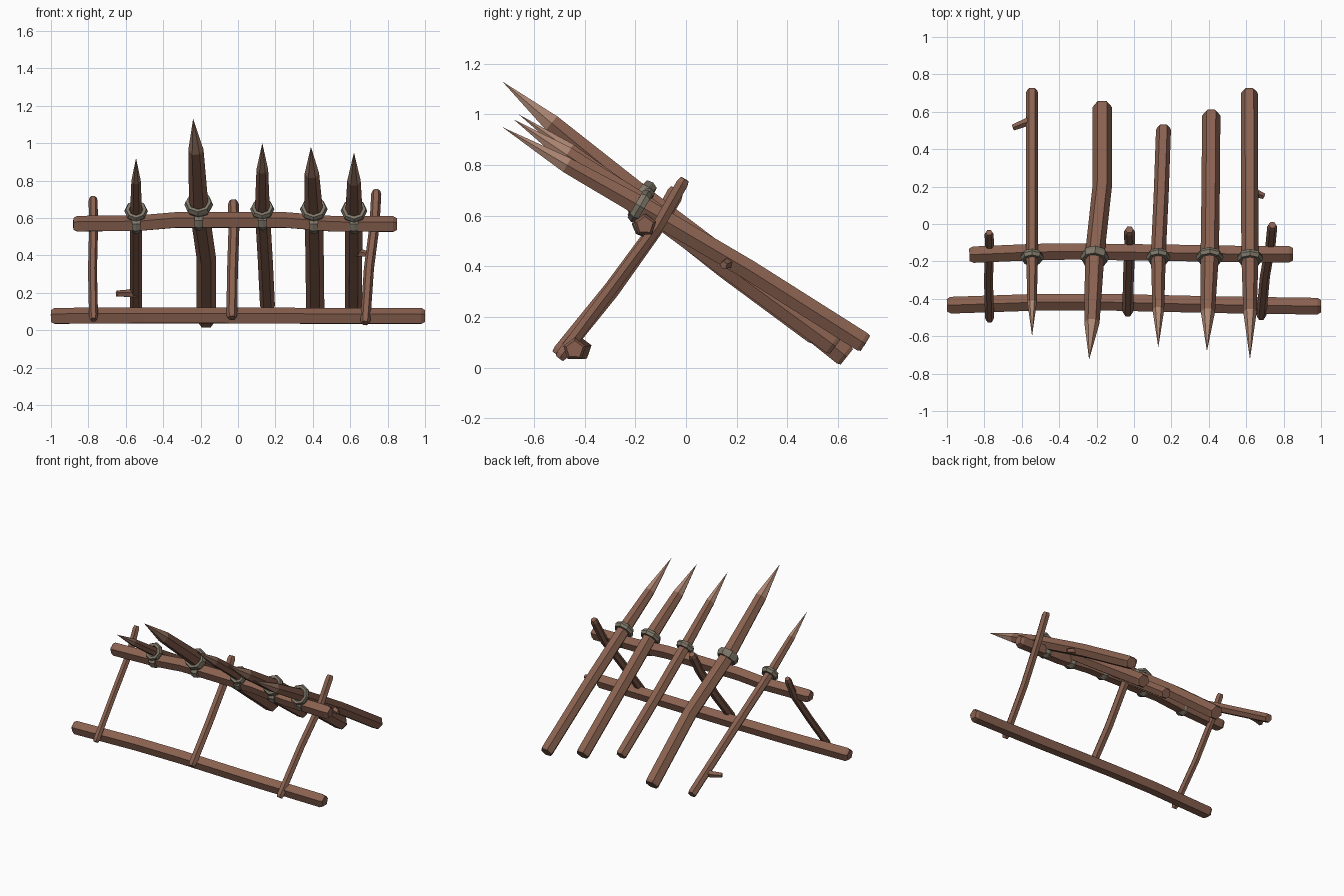
import bpy, bmesh, math
from mathutils import Vector

if "Cube" in bpy.data.objects:
    bpy.data.objects.remove(bpy.data.objects["Cube"])


def material(name, rgb):
    m = bpy.data.materials.new(name)
    m.diffuse_color = (*rgb, 1)
    m.use_nodes = True
    m.node_tree.nodes["Principled BSDF"].inputs["Base Color"].default_value = m.diffuse_color
    return m


WOOD = material("wood", (0.25, 0.12, 0.08))
CUT = material("cut_wood", (0.42, 0.24, 0.17))
ROPE = material("rope", (0.21, 0.185, 0.14))


def pole(name, pts, radii, sides, ref, phase=0.0, tip=False):
    """Faceted pole swept along pts; radius 0 at the start makes a sharpened tip."""
    pts = [Vector(p) for p in pts]
    ref = Vector(ref)
    bm = bmesh.new()
    rings = []
    for i, (p, r) in enumerate(zip(pts, radii)):
        d = (pts[min(i + 1, len(pts) - 1)] - pts[max(i - 1, 0)]).normalized()
        u = (ref - d * ref.dot(d)).normalized()
        v = d.cross(u)
        if r == 0:
            rings.append([bm.verts.new(p)] * sides)
            continue
        ring = []
        for k in range(sides):
            a = phase + 2 * math.pi * k / sides
            ring.append(bm.verts.new(p + (u * math.cos(a) + v * math.sin(a)) * r))
        rings.append(ring)
    for i in range(len(rings) - 1):
        a, b = rings[i], rings[i + 1]
        for k in range(sides):
            n = (k + 1) % sides
            if a[0] is a[1]:
                f = bm.faces.new((a[0], b[n], b[k]))
            else:
                f = bm.faces.new((a[k], a[n], b[n], b[k]))
            f.material_index = 1 if tip and i == 0 else 0
    for ring in (rings[0], rings[-1]):
        if ring[0] is not ring[1]:
            bm.faces.new(ring)
    bmesh.ops.recalc_face_normals(bm, faces=bm.faces)
    me = bpy.data.meshes.new(name)
    bm.to_mesh(me)
    bm.free()
    me.materials.append(WOOD)
    me.materials.append(CUT)
    ob = bpy.data.objects.new(name, me)
    bpy.context.collection.objects.link(ob)
    return ob


def chamfered(name, pts, r, sides, ref, phase=0.0):
    """Pole with a small chamfer at both ends."""
    pts = [Vector(p) for p in pts]
    a = pts[0] + (pts[1] - pts[0]).normalized() * 0.02
    b = pts[-1] + (pts[-2] - pts[-1]).normalized() * 0.02
    path = [pts[0], a, *pts[1:-1], b, pts[-1]]
    return pole(name, path, [r * 0.75] + [r] * (len(path) - 2) + [r * 0.75], sides, ref, phase)


def binding(name, loc, axis, major, minor, stretch=1.0):
    bpy.ops.mesh.primitive_torus_add(major_segments=8, minor_segments=6,
                                     major_radius=major, minor_radius=minor, location=loc)
    ob = bpy.context.object
    ob.name = name
    ob.rotation_euler = Vector(axis).to_track_quat('Z', 'Y').to_euler()
    ob.scale.z = stretch
    ob.data.materials.append(ROPE)


# sharpened stakes: tip, tip base, binding point, lower bend, butt end, radius
stakes = [
    ((-0.545, -0.60, 0.92), (-0.545, -0.42, 0.80), (-0.545, -0.165, 0.63), (-0.545, 0.25, 0.385), (-0.545, 0.715, 0.105), 0.032),
    ((-0.24, -0.725, 1.13), (-0.225, -0.53, 0.965), (-0.21, -0.165, 0.665), (-0.17, 0.20, 0.39), (-0.17, 0.635, 0.043), 0.052),
    ((0.13, -0.66, 1.00), (0.13, -0.46, 0.86), (0.13, -0.165, 0.64), (0.145, 0.15, 0.39), (0.158, 0.515, 0.12), 0.040),
    ((0.39, -0.68, 0.98), (0.395, -0.47, 0.84), (0.405, -0.165, 0.64), (0.41, 0.20, 0.37), (0.413, 0.59, 0.085), 0.049),
    ((0.62, -0.725, 0.95), (0.62, -0.47, 0.80), (0.62, -0.17, 0.632), (0.618, 0.25, 0.385), (0.617, 0.708, 0.095), 0.046),
]
for i, (tip, base, mid, bend, end, r) in enumerate(stakes, 1):
    near = Vector(end) + (Vector(bend) - Vector(end)).normalized() * 0.015
    pole(f"stake_{i}", [tip, base, mid, bend, near, end],
         [0, r * 0.78, r, r, r, r * 0.85], 6, (1, 0, 0), tip=True)
    # rope lashings: one round the stake, one round the rail
    d = Vector(bend) - Vector(base)
    binding(f"stake_binding_{i}", Vector(mid) + Vector((0, -0.012, 0.006)), d,
            max(r, 0.038) + 0.008, 0.017, 1.7 if i == 2 else 1.35)
    rail_z = 0.585 if i in (2, 3) else 0.567
    binding(f"rail_binding_{i}", (mid[0], -0.16, rail_z), (1, 0, 0), 0.040, 0.014, 1.9)

# cross rails
chamfered("top_rail", [(-0.88, -0.165, 0.565), (-0.53, -0.15, 0.568), (-0.33, -0.147, 0.585),
                       (0.25, -0.155, 0.585), (0.50, -0.16, 0.565), (0.85, -0.162, 0.563)],
          0.046, 5, (0, 1, 0), 0.3)
chamfered("bottom_rail", [(-1.0, -0.435, 0.072), (-0.50, -0.418, 0.075),
                          (-0.15, -0.418, 0.075), (0.45, -0.432, 0.072), (1.0, -0.44, 0.072)],
          0.047, 5, (0, 1, 0), 0.3)

# slanted legs behind the top rail
legs = [
    ([(-0.775, -0.045, 0.71), (-0.772, -0.13, 0.55), (-0.778, -0.30, 0.32), (-0.772, -0.515, 0.055)], 0.024),
    ([(-0.025, -0.03, 0.69), (-0.022, -0.12, 0.54), (-0.03, -0.29, 0.30), (-0.033, -0.48, 0.065)], 0.029),
    ([(0.74, -0.005, 0.745), (0.73, -0.11, 0.56), (0.70, -0.28, 0.33), (0.68, -0.50, 0.037)], 0.027),
]
for i, (pts, r) in enumerate(legs, 1):
    chamfered(f"leg_{i}", pts, r, 6, (1, 0, 0))

# broken branch stubs
pole("branch_stub_1", [(-0.545, 0.55, 0.20), (-0.585, 0.54, 0.195), (-0.648, 0.515, 0.195)],
     [0.030, 0.022, 0.017], 5, (0, 0, 1))
pole("branch_stub_2", [(0.635, 0.165, 0.415), (0.665, 0.16, 0.41), (0.695, 0.148, 0.405)],
     [0.026, 0.021, 0.016], 5, (0, 0, 1))
